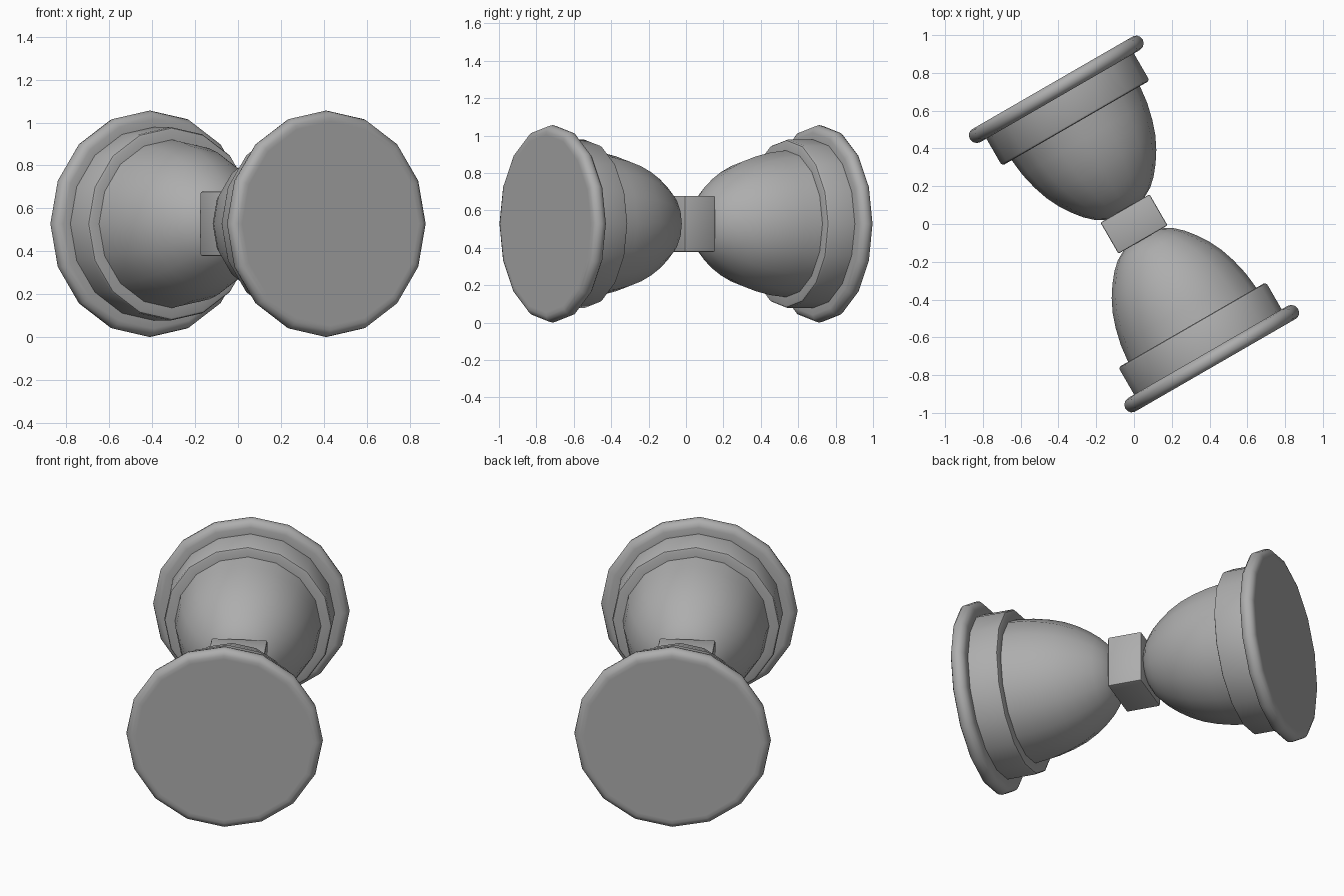
import bpy, bmesh, math
from mathutils import Vector, Matrix

cube = bpy.data.objects.get("Cube")
if cube:
    bpy.data.objects.remove(cube, do_unlink=True)

CENTER = Vector((0, 0, 0.528))
UP = Vector((0, 0, 1))
TURN = math.radians(30)
SIDES = 16

grey = bpy.data.materials.new("plain grey")
grey.use_nodes = True
colour = (0.42, 0.42, 0.42, 1)
grey.diffuse_color = colour
grey.node_tree.nodes["Principled BSDF"].inputs["Base Color"].default_value = colour


def finish(name, bm, angle):
    bmesh.ops.recalc_face_normals(bm, faces=bm.faces)
    mesh = bpy.data.meshes.new(name)
    bm.to_mesh(mesh)
    bm.free()
    mesh.materials.append(grey)
    obj = bpy.data.objects.new(name, mesh)
    bpy.context.collection.objects.link(obj)
    bpy.ops.object.select_all(action="DESELECT")
    obj.select_set(True)
    bpy.context.view_layer.objects.active = obj
    bpy.ops.object.shade_smooth_by_angle(angle=math.radians(angle))
    return obj


def lathe(name, profile, axis, angle):
    """Spin (distance along axis, radius) points into a capped solid."""
    side = UP.cross(axis)
    bm = bmesh.new()
    rings = []
    for dist, radius in profile:
        ring = []
        for i in range(SIDES):
            a = math.tau * i / SIDES
            out = side * math.cos(a) + UP * math.sin(a)
            ring.append(bm.verts.new(CENTER + axis * dist + out * radius))
        rings.append(ring)
    for low, high in zip(rings, rings[1:]):
        for i in range(SIDES):
            j = (i + 1) % SIDES
            bm.faces.new((low[i], low[j], high[j], high[i]))
    bm.faces.new(rings[0])
    bm.faces.new(rings[-1])
    return finish(name, bm, angle)


BOWL = [(0.08, 0.06), (0.095, 0.12), (0.125, 0.172), (0.165, 0.215), (0.22, 0.259),
        (0.28, 0.298), (0.35, 0.333), (0.43, 0.36), (0.52, 0.381), (0.64, 0.395)]
COLLAR = [(0.616, 0.37), (0.616, 0.436), (0.62, 0.446), (0.63, 0.451), (0.79, 0.451)]
RIM = [(0.782, 0.44), (0.782, 0.488), (0.788, 0.508), (0.803, 0.523), (0.822, 0.528),
       (0.842, 0.524), (0.856, 0.512), (0.863, 0.495), (0.863, 0.475)]

# Two opposed lamp heads
for label, sign in (("front", 1), ("back", -1)):
    axis = Vector((math.sin(TURN), -math.cos(TURN), 0)) * sign
    lathe(label + "_bowl", BOWL, axis, 40)
    lathe(label + "_collar", COLLAR, axis, 40)
    lathe(label + "_rim", RIM, axis, 50)

# Square block joining the heads
bm = bmesh.new()
bmesh.ops.create_cube(bm, size=1)
bmesh.ops.scale(bm, vec=(0.3, 0.19, 0.3), verts=bm.verts)
bmesh.ops.bevel(bm, geom=bm.edges[:], offset=0.008, segments=2, profile=0.5, affect="EDGES")
bmesh.ops.transform(bm, matrix=Matrix.Translation(CENTER) @ Matrix.Rotation(TURN, 4, "Z"),
                    verts=bm.verts)
finish("joining_block", bm, 30)
